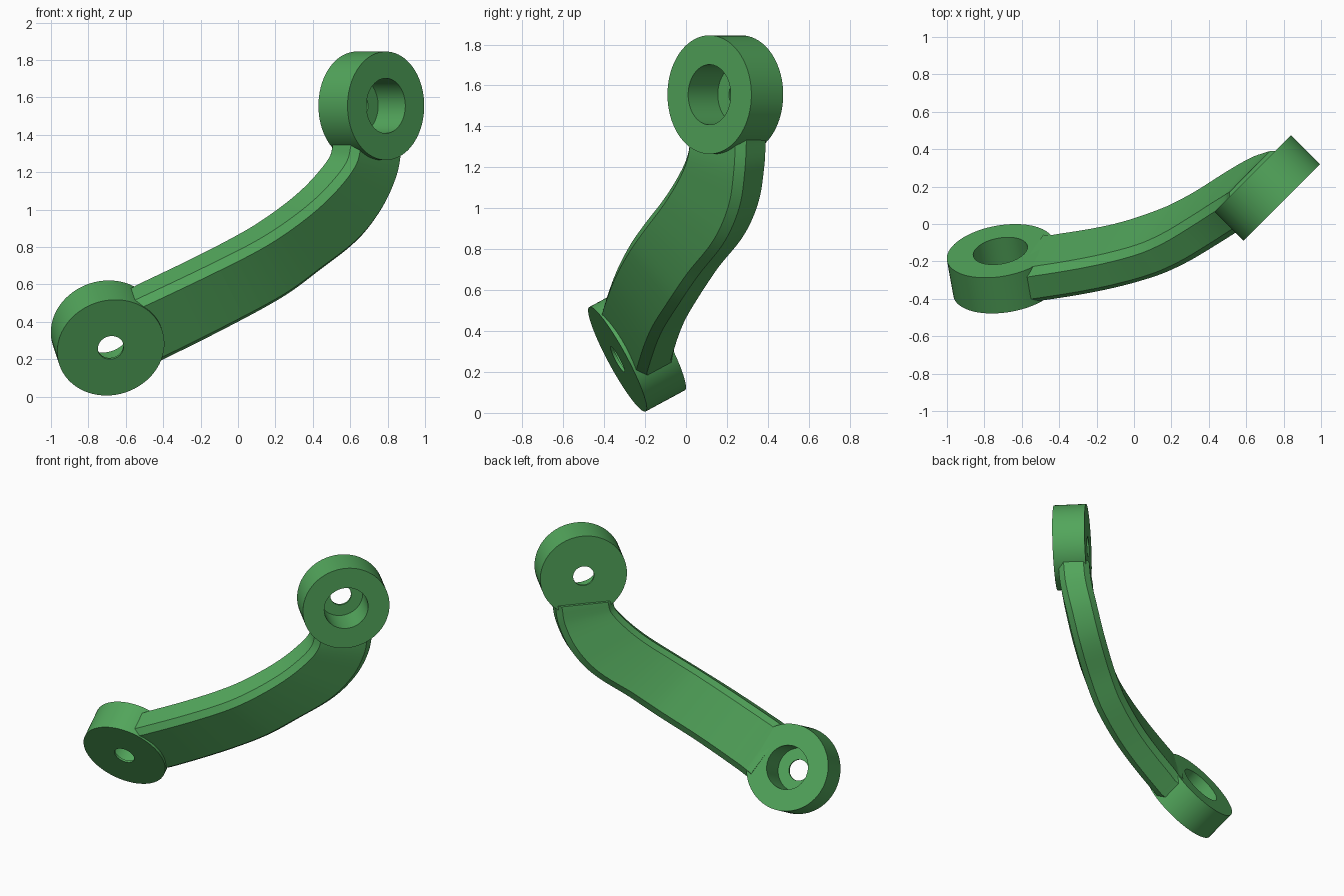
import bpy, bmesh, math
from mathutils import Vector

if "Cube" in bpy.data.objects:
    bpy.data.objects.remove(bpy.data.objects["Cube"])

green = bpy.data.materials.new("green")
green.diffuse_color = (0.085, 0.38, 0.105, 1)
green.use_nodes = True
green.node_tree.nodes["Principled BSDF"].inputs["Base Color"].default_value = green.diffuse_color


def finish(name, bm):
    bmesh.ops.recalc_face_normals(bm, faces=bm.faces)
    me = bpy.data.meshes.new(name)
    bm.to_mesh(me)
    bm.free()
    me.materials.append(green)
    ob = bpy.data.objects.new(name, me)
    bpy.context.collection.objects.link(ob)
    bpy.ops.object.select_all(action='DESELECT')
    ob.select_set(True)
    bpy.context.view_layer.objects.active = ob
    bpy.ops.object.shade_smooth_by_angle(angle=math.radians(30))
    return ob


def bridge(bm, a, b):
    n = len(a)
    for i in range(n):
        bm.faces.new((a[i], a[(i + 1) % n], b[(i + 1) % n], b[i]))


def boss(name, base, axis, segs=72):
    """Round boss: small through hole at the base, wide counterbore beyond."""
    base, axis = Vector(base), Vector(axis).normalized()
    side = axis.orthogonal().normalized()
    up = axis.cross(side)
    t, floor = 0.22, 0.015
    profile = [(0.07, 0), (0.29, 0), (0.29, t), (0.147, t), (0.147, floor), (0.07, floor)]
    bm = bmesh.new()
    rings = []
    for i in range(segs):
        ang = 2 * math.pi * i / segs
        d = side * math.cos(ang) + up * math.sin(ang)
        rings.append([bm.verts.new(base + d * r + axis * h) for r, h in profile])
    for i in range(segs):
        bridge(bm, rings[i], rings[(i + 1) % segs])
    return finish(name, bm)


# Bosses: the lower one opens to the back, the upper one to the front
boss("lower_boss", (-0.68, -0.335, 0.262), (-0.157, 0.87, 0.47))
boss("upper_boss", (0.635, 0.27, 1.555), (1, -1, 0))

# Arm: upper and lower front edges of the twisting bar
upper = [(-0.589, -0.398, 0.501), (-0.543, -0.40, 0.52), (-0.184, -0.34, 0.69),
         (0.083, -0.27, 0.825), (0.243, -0.20, 0.925), (0.404, -0.104, 1.05),
         (0.52, -0.03, 1.17), (0.585, 0.01, 1.265), (0.607, 0.022, 1.36)]
lower = [(-0.444, -0.188, 0.181), (-0.398, -0.19, 0.20), (-0.03, -0.125, 0.385),
         (0.25, -0.03, 0.54), (0.43, 0.06, 0.672), (0.64, 0.19, 0.84),
         (0.77, 0.262, 1.01), (0.85, 0.288, 1.19), (0.877, 0.296, 1.35)]


def smooth_path(points, steps=6):
    """Non-uniform cubic through the points."""
    p = [Vector(v) for v in points]
    k = [0.0]
    for a, b in zip(p, p[1:]):
        k.append(k[-1] + (b - a).length)
    n = len(p)
    tan = [(p[min(i + 1, n - 1)] - p[max(i - 1, 0)]) /
           (k[min(i + 1, n - 1)] - k[max(i - 1, 0)]) for i in range(n)]
    out = []
    for i in range(n - 1):
        h = k[i + 1] - k[i]
        for s in range(steps):
            u = s / steps
            out.append(p[i] * (2*u**3 - 3*u**2 + 1) + tan[i] * h * (u**3 - 2*u**2 + u)
                       + p[i+1] * (3*u**2 - 2*u**3) + tan[i+1] * h * (u**3 - u**2))
    return out + [p[-1]]


U, L = smooth_path(upper), smooth_path(lower)
mid = [(a + b) / 2 for a, b in zip(U, L)]
bm = bmesh.new()
rings = []
c, flat = 0.038, 0.135          # chamfer and flat side width
last = len(mid) - 1
for i in range(last + 1):
    t = mid[min(i + 2, last)] - mid[max(i - 2, 0)]
    w = (U[i] - L[i]).normalized()
    n = w.cross(t).normalized()
    if i == last:
        n = Vector((-1, 1, 0)).normalized()
    if i <= 6:
        n = Vector((-0.157, 0.87, 0.47)).normalized()
    rings.append([bm.verts.new(v) for v in (
        U[i], U[i] + n * flat, U[i] + n * (flat + c) - w * c, L[i] + n * (flat + c) + w * c,
        L[i] + n * flat, L[i], L[i] - n * c + w * c, U[i] - n * c - w * c)])
for a, b in zip(rings, rings[1:]):
    bridge(bm, a, b)
bm.faces.new(rings[0])
bm.faces.new(rings[-1])
finish("curved_arm", bm)
